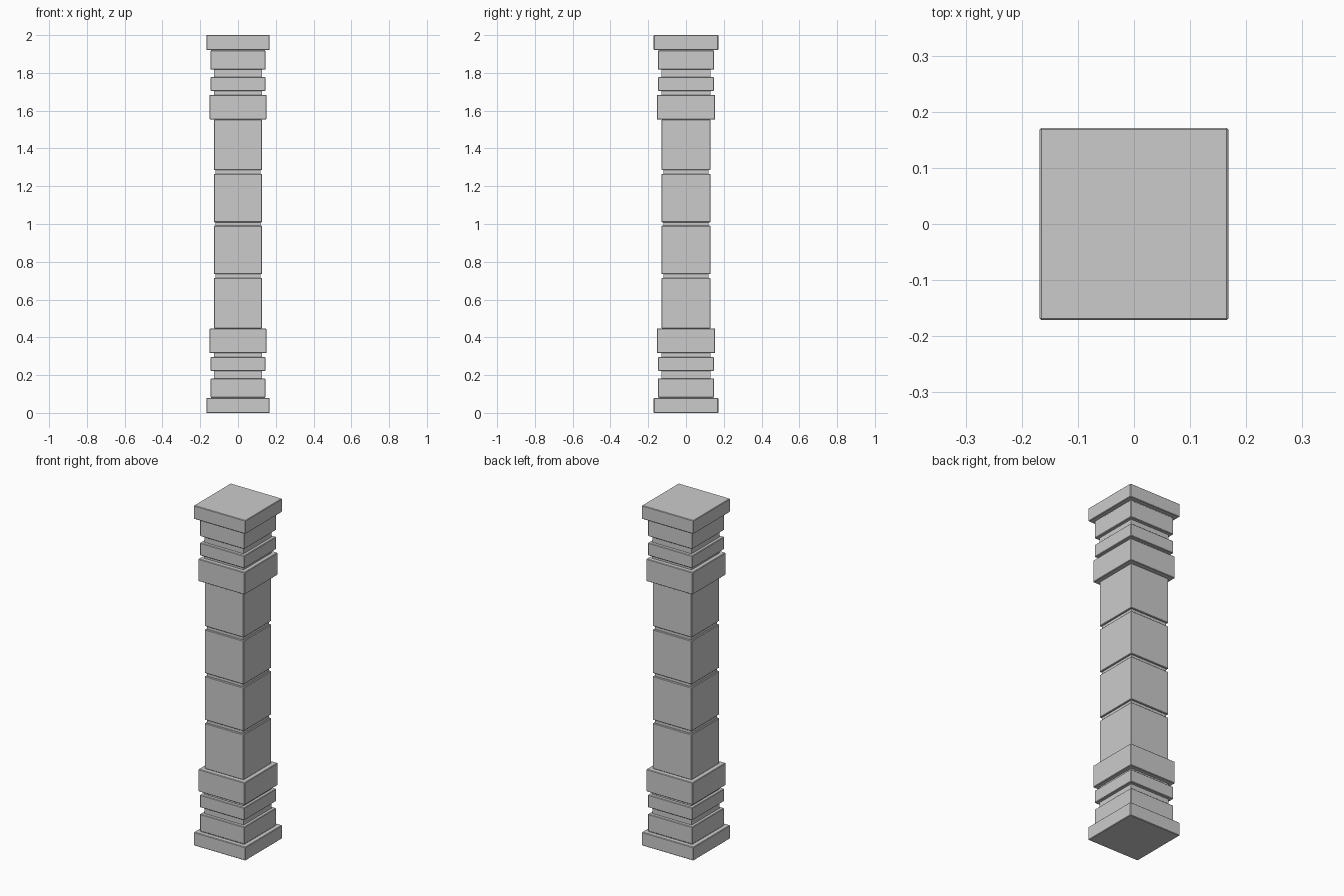
import bpy

if "Cube" in bpy.data.objects:
    bpy.data.objects.remove(bpy.data.objects["Cube"])

BEVEL = 0.003


def block(name, z0, z1, hx, hy, bevel=True):
    """Box from z0 to z1 with half widths hx, hy and slightly worn edges."""
    bpy.ops.mesh.primitive_cube_add(size=1, location=(0, 0, (z0 + z1) / 2))
    ob = bpy.context.object
    ob.name = name
    ob.scale = (2 * hx, 2 * hy, z1 - z0)
    bpy.ops.object.transform_apply(location=False, rotation=False, scale=True)
    if bevel:
        mod = ob.modifiers.new("worn_edges", "BEVEL")
        mod.width = BEVEL
        mod.segments = 1
    return ob


# Stones of the upper half, heights measured from the middle of the pillar
stones = [
    ("shaft_inner", 0.009, 0.266, 0.127, 0.129),
    ("shaft_outer", 0.285, 0.553, 0.127, 0.129),
    ("collar", 0.553, 0.684, 0.151, 0.154),
    ("ring", 0.704, 0.778, 0.145, 0.148),
    ("plinth", 0.817, 0.918, 0.145, 0.148),
    ("slab", 0.921, 1.0, 0.168, 0.171),
]
# Recessed joints between the stones
joints = [
    ("shaft_joint", 0.266, 0.285, 0.118, 0.120),
    ("lower_neck", 0.684, 0.704, 0.127, 0.129),
    ("upper_neck", 0.778, 0.817, 0.127, 0.129),
    ("slab_joint", 0.918, 0.921, 0.142, 0.145),
]

# The pillar is mirrored about its mid height
for parts, bevel in ((stones, True), (joints, False)):
    for name, a, b, hx, hy in parts:
        block("top_" + name, 1 + a, 1 + b, hx, hy, bevel)
        block("bottom_" + name, 1 - b, 1 - a, hx, hy, bevel)

# Middle joint
block("middle_joint", 0.991, 1.009, 0.118, 0.120, False)
